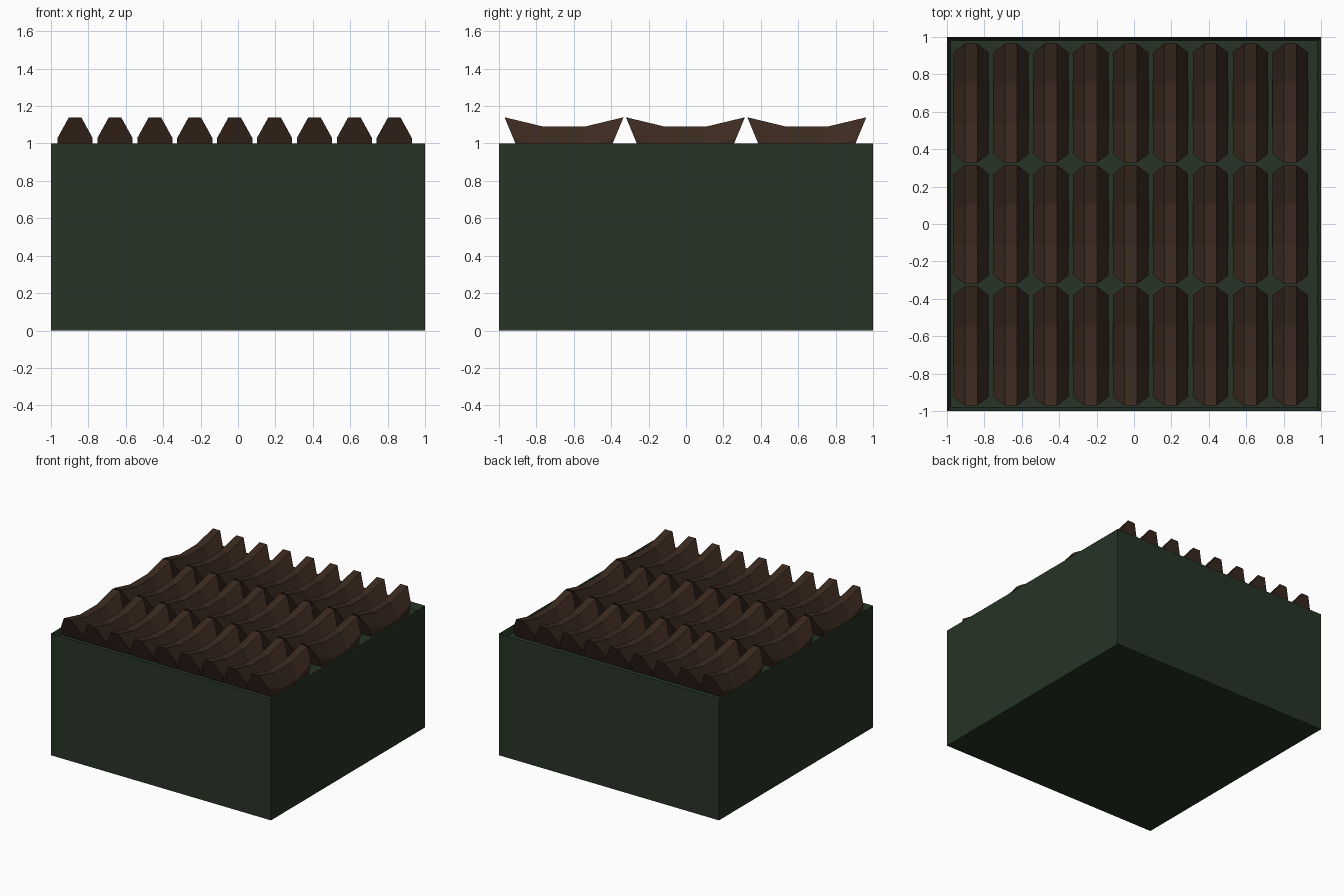
import bpy, bmesh, math

if "Cube" in bpy.data.objects:
    bpy.data.objects.remove(bpy.data.objects["Cube"])


def material(name, rgb):
    m = bpy.data.materials.new(name)
    m.diffuse_color = (*rgb, 1)
    m.use_nodes = True
    m.node_tree.nodes["Principled BSDF"].inputs["Base Color"].default_value = m.diffuse_color
    return m


green = material("dark_green", (0.02, 0.034, 0.019))
brown = material("dark_brown", (0.044, 0.023, 0.014))


def make_object(name, bm, mat):
    bmesh.ops.recalc_face_normals(bm, faces=bm.faces)
    mesh = bpy.data.meshes.new(name)
    bm.to_mesh(mesh)
    bm.free()
    mesh.materials.append(mat)
    obj = bpy.data.objects.new(name, mesh)
    bpy.context.collection.objects.link(obj)
    return obj


# Base box with a thin rim around a shallow recess
bm = bmesh.new()
bmesh.ops.create_cube(bm, size=1)
for v in bm.verts:
    v.co = (v.co.x * 2, v.co.y * 2, v.co.z + 0.5)
top = max(bm.faces, key=lambda f: f.calc_center_median().z)
bmesh.ops.inset_region(bm, faces=[top], thickness=0.025)
for v in top.verts:
    v.co.z = 0.95
make_object("base_box", bm, green)

# Saddle tile: ridged cross-section (x, depth below ridge) bent along y
PROFILE = [(-0.094, 0.20), (-0.094, 0.12), (-0.033, 0.0),
           (0.033, 0.0), (0.094, 0.12), (0.094, 0.20)]
THETA = math.radians(15)
# ridge stations: y, z, lean angle of the section
STATIONS = [(-0.318, 1.14, -1.5 * THETA), (-0.11, 1.09, -0.5 * THETA),
            (0.11, 1.09, 0.5 * THETA), (0.318, 1.14, 1.5 * THETA)]


def tile_mesh(bm, cx, cy):
    rings = []
    for y, z, a in STATIONS:
        rings.append([bm.verts.new((cx + x, cy + y - d * math.sin(a),
                                    z - d * math.cos(a))) for x, d in PROFILE])
    n = len(PROFILE)
    for r, s in zip(rings, rings[1:]):
        for i in range(n):
            j = (i + 1) % n
            bm.faces.new((r[i], r[j], s[j], s[i]))
    bm.faces.new(rings[0])
    bm.faces.new(rings[-1])


# Three rows of nine tiles
for row in range(3):
    bm = bmesh.new()
    for col in range(9):
        tile_mesh(bm, -0.871 + 0.2133 * col, -0.003 + 0.649 * (row - 1))
    make_object(f"tile_row_{row + 1}", bm, brown)
